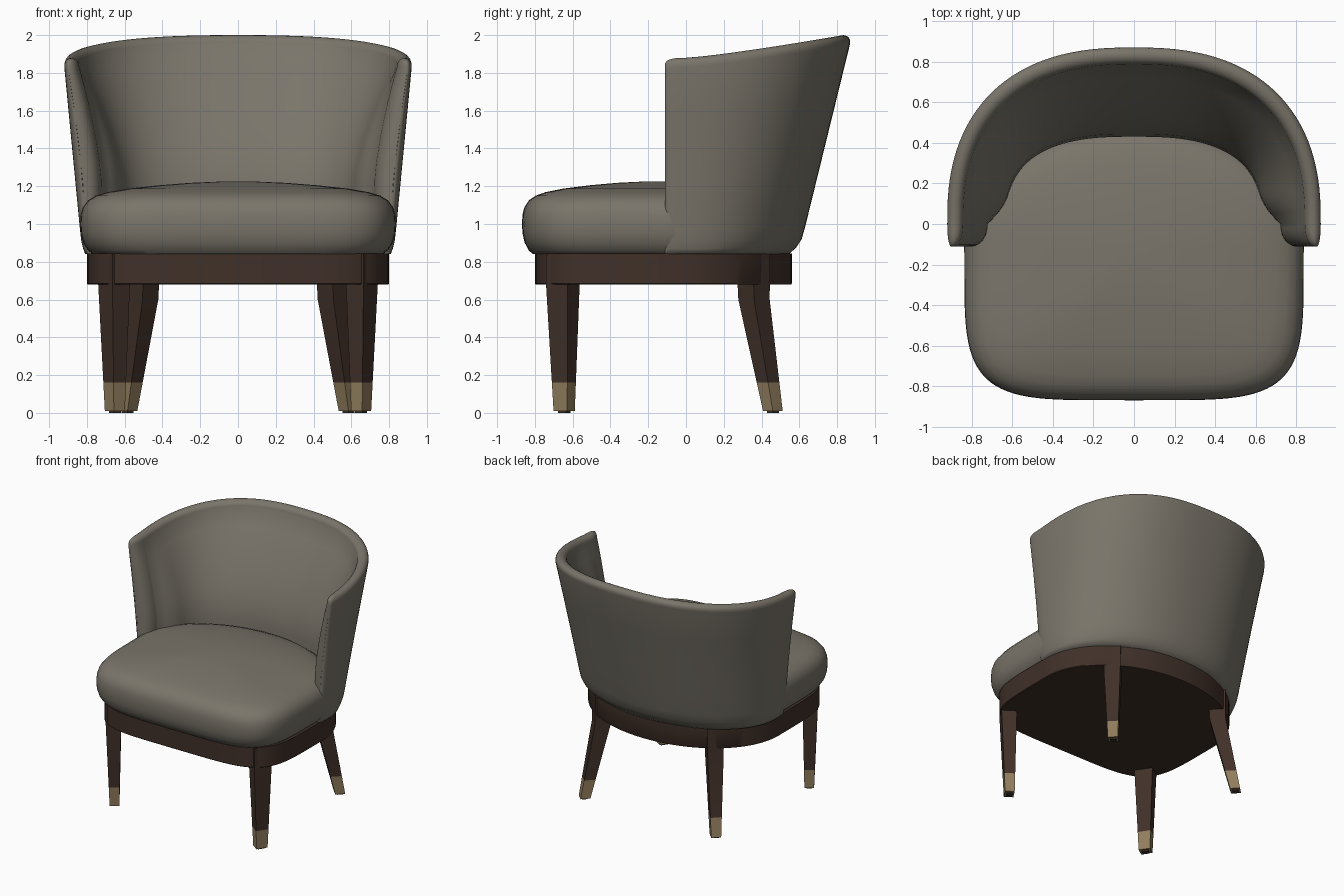
import bpy, bmesh, math
from mathutils import Vector

cube = bpy.data.objects.get("Cube")
if cube:
    bpy.data.objects.remove(cube, do_unlink=True)


def make_material(name, rgb, rough):
    m = bpy.data.materials.new(name)
    m.use_nodes = True
    m.diffuse_color = (*rgb, 1)
    bsdf = m.node_tree.nodes["Principled BSDF"]
    bsdf.inputs["Base Color"].default_value = (*rgb, 1)
    bsdf.inputs["Roughness"].default_value = rough
    return m


FABRIC = make_material("grey_taupe_fabric", (0.195, 0.178, 0.145), 0.8)
WOOD = make_material("dark_walnut", (0.052, 0.030, 0.022), 0.5)
BRASS = make_material("aged_brass", (0.28, 0.205, 0.11), 0.5)


def loft(name, rings, mat, cap=True, angle=40):
    """Skin a list of closed rings, optionally capping both ends."""
    bm = bmesh.new()
    rows = [[bm.verts.new(p) for p in ring] for ring in rings]
    n = len(rows[0])
    for low, high in zip(rows, rows[1:]):
        for i in range(n):
            j = (i + 1) % n
            bm.faces.new((low[i], low[j], high[j], high[i]))
    if cap:
        bm.faces.new(rows[0][::-1])
        bm.faces.new(rows[-1])
    bmesh.ops.remove_doubles(bm, verts=bm.verts, dist=0.0005)
    bmesh.ops.recalc_face_normals(bm, faces=bm.faces)
    me = bpy.data.meshes.new(name)
    bm.to_mesh(me)
    bm.free()
    me.materials.append(mat)
    ob = bpy.data.objects.new(name, me)
    bpy.context.collection.objects.link(ob)
    bpy.ops.object.select_all(action='DESELECT')
    ob.select_set(True)
    bpy.context.view_layer.objects.active = ob
    bpy.ops.object.shade_smooth_by_angle(angle=math.radians(angle))


def spow(v, e):
    return math.copysign(abs(v) ** e, v) if abs(v) > 1e-9 else 0.0


def arc(a, b, n, th):
    """Point on a superellipse."""
    return Vector((a * spow(math.cos(th), 2 / n), b * spow(math.sin(th), 2 / n)))


def outline(a, front, back, nf, nb, yc, count=96):
    """Plan shape: squarish front, rounded back."""
    pts = []
    for i in range(count):
        th = 2 * math.pi * i / count
        if th <= math.pi:
            p = arc(a, back - yc, nb, th)
        else:
            p = arc(a, yc - front, nf, th)
        pts.append((p.x, p.y + yc))
    return pts


# Wooden apron under the seat
plan = outline(0.80, -0.80, 0.56, 5, 2.03, -0.05)
loft("seat_frame", [[(x * s, y * s, z) for x, y in plan]
                    for z, s in ((0.68, 0.994), (0.685, 1), (0.845, 1))], WOOD)

# Crowned seat cushion: (height, plan scale)
plan = outline(0.836, -0.868, 0.48, 4.8, 2.0, -0.1)
profile = [(0.84, 0.92), (0.86, 0.95), (0.90, 0.98), (0.95, 0.997), (1.0, 1.0),
           (1.05, 0.997), (1.09, 0.982), (1.125, 0.95), (1.15, 0.90), (1.168, 0.83),
           (1.187, 0.70), (1.205, 0.5), (1.218, 0.3), (1.225, 0.1)]
loft("seat_cushion", [[(x * s, (y + 0.15) * s - 0.15, z) for x, y in plan]
                      for z, s in profile], FABRIC)

# Wraparound backrest: stations run from one arm tip round to the other
BASE = 0.84
STEPS, NOSE = 60, 10
nose = []
for i in range(NOSE):
    a = math.pi / 2 * i / NOSE
    nose.append((math.sin(a) ** 0.8, -0.112 * math.cos(a)))
stations = [(0.0, w, y) for w, y in nose]
stations += [(math.pi * i / STEPS, 1.0, 0.0) for i in range(STEPS + 1)]
stations += [(math.pi, w, y) for w, y in reversed(nose)]

# Section entries: (height fraction, rise above shoulder, side from outer 1 to inner -1)
RIM = 0.05
section = [(f, 0, 1) for f in (0, 0.03, 0.07, 0.13, 0.3, 0.5, 0.75, 1)]
section += [(1, RIM * math.sin(math.pi * i / 10), math.cos(math.pi * i / 10))
            for i in range(1, 10)]
section += [(f, 0, -1) for f in (1, 0.9, 0.8, 0.7, 0.6, 0.5, 0.4, 0.3, 0.15, 0)]


def shell_point(station, entry):
    th, w, dy = station
    f, lift, side = entry
    shoulder = 1.88 + 0.12 * math.sin(th) - RIM - 0.03 * (1 - w) ** 2
    z = BASE + f * (shoulder - BASE) + lift * (0.6 + 0.4 * w)
    t = (z - 0.9) / 1.1
    tuck = max(0, 1 - (z - BASE) / 0.1) ** 2
    outer = arc(0.83 + 0.106 * t - 0.015 * tuck, 0.61 + 0.27 * t - 0.05 * tuck,
                2.1 + 0.38 * t, th)
    # The inner face bulges, then leans back to a slim rim
    u = min(1, max(0, (z - 1.2) / (shoulder - 1.2))) ** 1.5
    inner = arc(0.63 + 0.21 * u, 0.43 + 0.355 * u, 2.7 - 0.25 * u, th)
    # The arms round off towards their front tips
    thin = max(0, 1 - inner.y / 0.16) ** 2
    inner.x += math.copysign(0.09 * (1 - u) * thin, inner.x)
    half = (outer - inner) / 2
    p = (outer + inner) / 2 + half * (side * w + 0.45 * (1 - w))
    return (p.x, p.y + dy, z)


loft("backrest", [[shell_point(s, e) for e in section] for s in stations],
     FABRIC, cap=False, angle=75)


# Tapered legs turned to the corners, with metal tips and small glides
def leg_ring(stop, u, v, sx):
    x, y, z, r = stop
    corners = ((1, 1), (-1, 1), (-1, -1), (1, -1))
    return [(sx * (x + r * (a * u[0] + b * v[0])), y + r * (a * u[1] + b * v[1]), z)
            for a, b in corners]


def blend(a, b, z):
    k = (z - a[2]) / (b[2] - a[2])
    return tuple(p + (q - p) * k for p, q in zip(a, b))


# Each leg: foot, knee and top as (x, y, z, size), then its two half-width directions
legs = {
    "front": ((0.652, -0.645, 0.01, 0.053), (0.656, -0.652, 0.68, 0.084),
              (0.656, -0.652, 0.84, 0.084), (0.45, 0.68), (-0.55, 0.38)),
    "back": ((0.585, 0.46, 0.01, 0.052), (0.505, 0.36, 0.6, 0.083),
             (0.50, 0.355, 0.84, 0.09), (0.5, 0.5), (-0.5, 0.5)),
}
for place, (foot, knee, top, u, v) in legs.items():
    ankle = blend(foot, knee, 0.16)
    x, y, z, r = foot
    parts = (("leg", (ankle, knee, top), WOOD), ("leg_tip", (foot, ankle), BRASS),
             ("leg_glide", ((x, y, 0, r * 0.6), (x, y, z, r * 0.6)), WOOD))
    for side, sx in (("left", 1), ("right", -1)):
        for part, stops, mat in parts:
            loft(f"{place}_{side}_{part}", [leg_ring(s, u, v, sx) for s in stops],
                 mat, angle=20)
